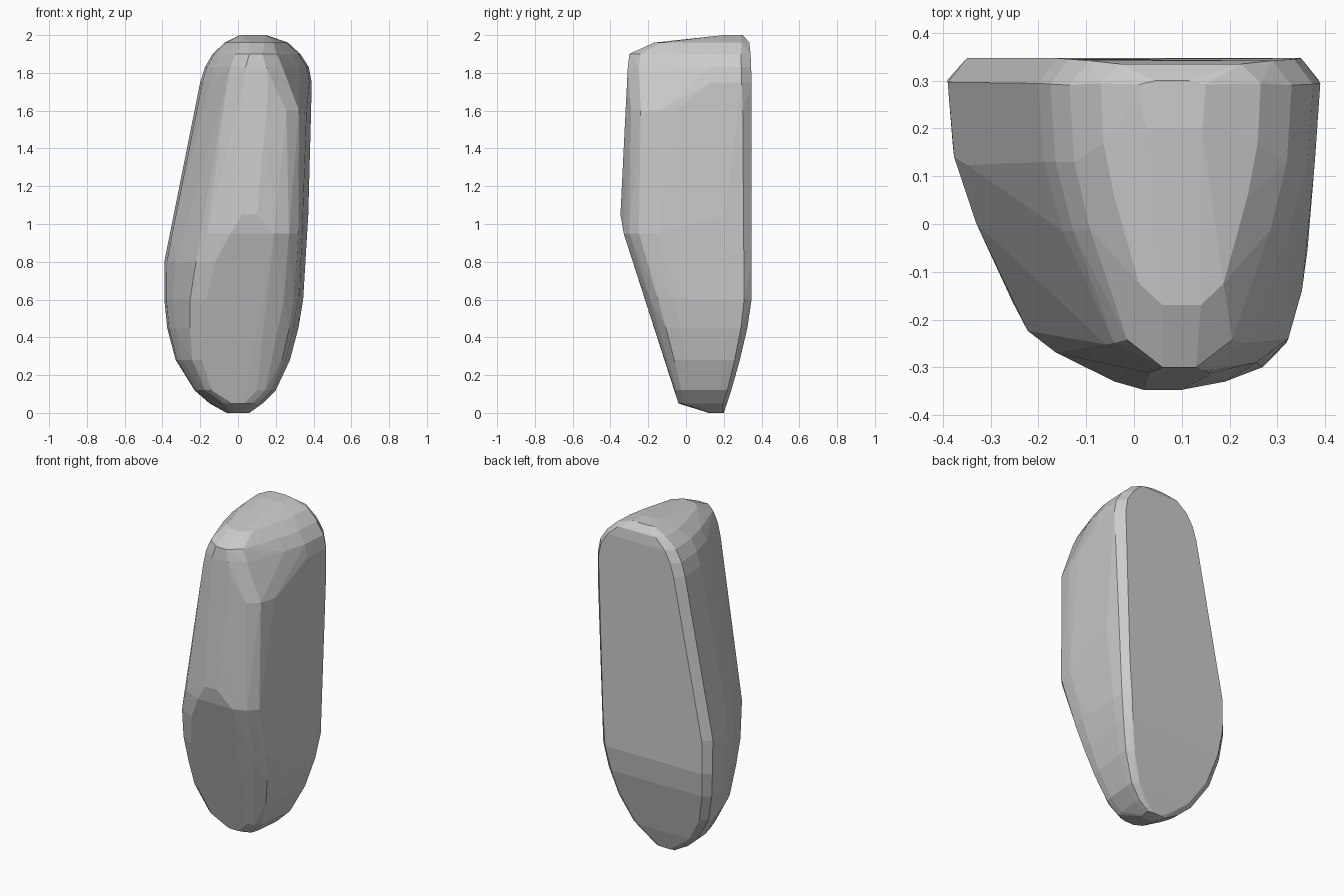
import bpy, bmesh

# Horizontal sections: z, left x, right x, back y, front y, front-flat left x, front-flat right x
SECTIONS = [
    (0.00, -0.06, 0.06, 0.20, 0.12, -0.03, 0.03),
    (0.05, -0.15, 0.13, 0.215, -0.04, -0.03, 0.03),
    (0.12, -0.23, 0.20, 0.24, -0.06, -0.14, 0.10),
    (0.28, -0.33, 0.275, 0.285, -0.11, -0.19, 0.12),
    (0.45, -0.375, 0.32, 0.325, -0.165, -0.18, 0.14),
    (0.60, -0.39, 0.345, 0.347, -0.215, -0.17, 0.16),
    (0.80, -0.39, 0.36, 0.347, -0.28, -0.12, 0.18),
    (0.95, -0.365, 0.367, 0.347, -0.33, -0.04, 0.19),
    (1.05, -0.345, 0.372, 0.347, -0.347, 0.02, 0.10),
    (1.60, -0.235, 0.387, 0.347, -0.32, 0.03, 0.15),
    (1.75, -0.20, 0.39, 0.347, -0.312, 0.03, 0.16),
    (1.83, -0.175, 0.375, 0.345, -0.308, 0.04, 0.15),
    (1.90, -0.135, 0.33, 0.342, -0.30, 0.06, 0.13),
    (1.96, -0.07, 0.265, 0.335, -0.17, 0.06, 0.14),
    (2.00, 0.01, 0.15, 0.30, 0.20, 0.03, 0.14),
]

# Side curves as (fraction inward, fraction forward)
ROUND = [(0, .08), (.05, .33), (.22, .55), (.62, .91), (1, 1)]
BOXY = [(0, .07), (0, .2), (.1, .6), (.15, .73), (.27, .88), (.55, .955), (1, 1)]


def section_points(z, xl, xr, yb, yf, fl, fr):
    inset = min(0.04, (xr - xl) * 0.25)
    pts = [(xl + inset, yb, z), (xr - inset, yb, z)]
    for side, flat, curve in ((xl, fl, ROUND), (xr, fr, ROUND if z > 1.7 else BOXY)):
        pts += [(side + u * (flat - side), yb + v * (yf - yb), z) for u, v in curve]
    return pts


# Faceted stone: convex hull around the stacked sections
bm = bmesh.new()
for s in SECTIONS:
    for p in section_points(*s):
        bm.verts.new(p)
hull = bmesh.ops.convex_hull(bm, input=bm.verts[:])
spare = {g for g in hull["geom_interior"] + hull["geom_unused"]
         if isinstance(g, bmesh.types.BMVert)}
bmesh.ops.delete(bm, geom=[v for v in spare if v.is_valid], context="VERTS")

# Merge nearly flat triangles into broad facets
bmesh.ops.dissolve_limit(bm, angle_limit=0.05, verts=bm.verts[:], edges=bm.edges[:])
bmesh.ops.recalc_face_normals(bm, faces=bm.faces[:])
mesh = bpy.data.meshes.new("standing_stone")
bm.to_mesh(mesh)
bm.free()
stone = bpy.data.objects.new("standing_stone", mesh)
bpy.context.collection.objects.link(stone)
